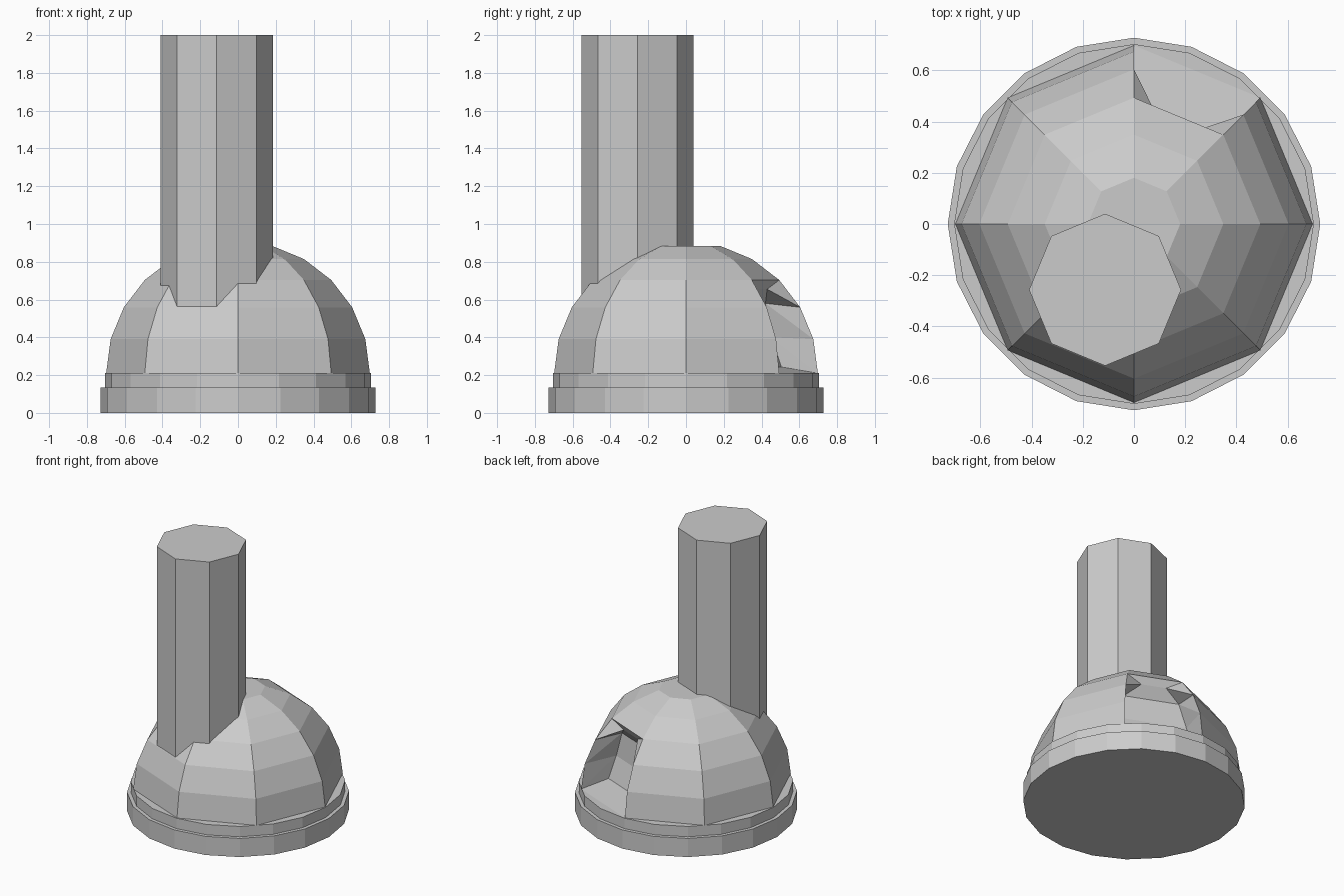
import bpy, bmesh, math
from mathutils import Vector

if "Cube" in bpy.data.objects:
    bpy.data.objects.remove(bpy.data.objects["Cube"])


def finish(name, bm):
    bmesh.ops.recalc_face_normals(bm, faces=bm.faces)
    me = bpy.data.meshes.new(name)
    bm.to_mesh(me)
    bm.free()
    ob = bpy.data.objects.new(name, me)
    bpy.context.collection.objects.link(ob)
    return ob


def lathe(rings, sides, center=(0, 0)):
    """Stack polygon rings (radius, z) into a capped flat-sided solid."""
    bm = bmesh.new()
    loops = []
    for r, z in rings:
        loops.append([bm.verts.new((center[0] + r * math.cos(2 * math.pi * i / sides),
                                    center[1] + r * math.sin(2 * math.pi * i / sides), z))
                      for i in range(sides)])
    for a, b in zip(loops, loops[1:]):
        for i in range(sides):
            j = (i + 1) % sides
            bm.faces.new((a[i], a[j], b[j], b[i]))
    bm.faces.new(loops[0][::-1])
    bm.faces.new(loops[-1])
    return bm, loops


# round stepped base
finish("base", lathe([(0.728, 0), (0.728, 0.135), (0.703, 0.135), (0.703, 0.21)], 20)[0])

# chimney, sunk into the dome
finish("chimney", lathe([(0.297, 0.45), (0.297, 2.0)], 8, (-0.113, -0.257))[0])

# eight-sided dome with a flat cap
R, Z0 = 0.698, 0.21
profile = [(R * math.cos(math.radians(a)), Z0 + R * math.sin(math.radians(a)))
           for a in range(0, 90, 15)]
bm, loops = lathe(profile, 8)

# recessed opening: one facet column, three rows high, pushed inwards
left = [loops[k][2] for k in range(4)]
right = [loops[k][1] for k in range(4)]
old = [f for f in bm.faces if len(f.verts) == 4 and all(v in left + right for v in f.verts)]
bmesh.ops.delete(bm, geom=old, context='FACES_ONLY')

ang = math.radians(67.5)
out = Vector((math.cos(ang), math.sin(ang), 0))
side = Vector((math.sin(ang), -math.cos(ang), 0))
# half width, depth position and height of the inner panel rows
panel = [(0.249, 0.444, 0.243), (0.237, 0.391, 0.40), (0.189, 0.377, 0.58), (0.085, 0.430, 0.655)]
inner_l, inner_r = ([bm.verts.new(side * s * w + out * d + Vector((0, 0, z)))
                     for w, d, z in panel] for s in (-1, 1))
for k in range(3):
    bm.faces.new((inner_l[k], inner_r[k], inner_r[k + 1], inner_l[k + 1]))
    for outer, inner in ((left, inner_l), (right, inner_r)):
        bm.faces.new((outer[k], outer[k + 1], inner[k + 1]))
        bm.faces.new((outer[k], inner[k + 1], inner[k]))
for k in (0, 3):  # sill and lintel
    bm.faces.new((left[k], right[k], inner_r[k], inner_l[k]))
finish("dome", bm)
